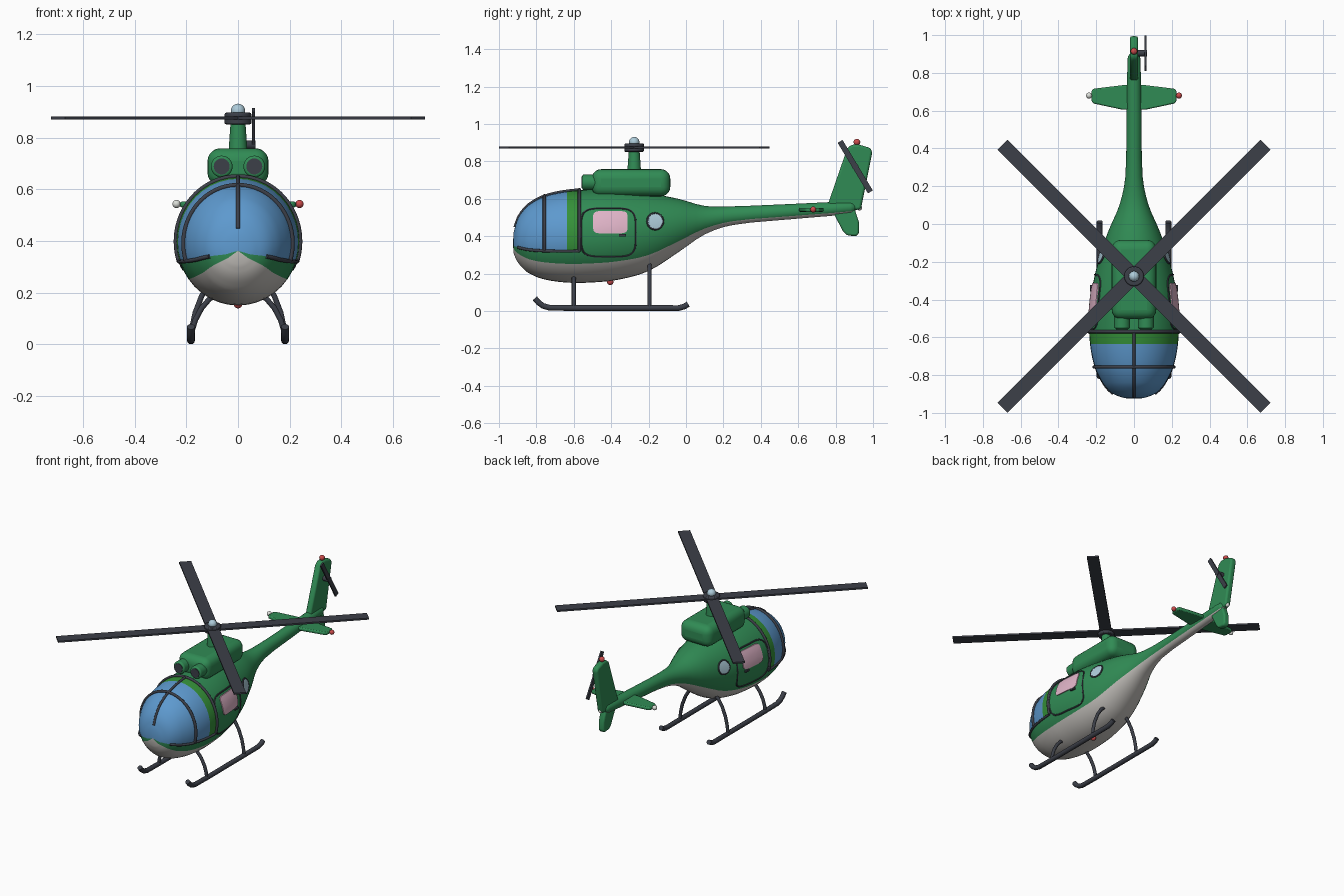
import bpy, bmesh, math
from mathutils import Vector, Matrix

if "Cube" in bpy.data.objects:
    bpy.data.objects.remove(bpy.data.objects["Cube"])

def mat(name, r, g, b):
    m = bpy.data.materials.new(name)
    m.diffuse_color = (r, g, b, 1)
    m.use_nodes = True
    m.node_tree.nodes["Principled BSDF"].inputs["Base Color"].default_value = m.diffuse_color
    return m

GREEN = mat("body_green", .03, .26, .09)
GREY = mat("belly_grey", .55, .53, .50)
BLUE = mat("windscreen_blue", .11, .32, .62)
STRIP = mat("bright_green", .035, .28, .04)
DARK = mat("charcoal", .045, .05, .065)
PINK = mat("door_glass_pink", .75, .46, .58)
PALE = mat("pale_blue", .42, .60, .70)
RED = mat("light_red", .60, .07, .07)
WHITE = mat("light_white", .72, .74, .70)

def finish(name, bm, *mats):
    bmesh.ops.recalc_face_normals(bm, faces=bm.faces[:])
    me = bpy.data.meshes.new(name)
    bm.to_mesh(me)
    bm.free()
    for m in mats:
        me.materials.append(m)
    ob = bpy.data.objects.new(name, me)
    bpy.context.collection.objects.link(ob)
    return ob

def bevel(ob, width, segments=3):
    b = ob.modifiers.new("bevel", 'BEVEL')
    b.width, b.segments, b.limit_method, b.angle_limit = width, segments, 'ANGLE', .6

def ball(name, loc, r, m):
    bm = bmesh.new()
    bmesh.ops.create_uvsphere(bm, u_segments=16, v_segments=10, radius=r)
    bmesh.ops.translate(bm, verts=bm.verts[:], vec=loc)
    return finish(name, bm, m)

def cyl(name, a, b, r1, r2, m, n=24):
    a, b = Vector(a), Vector(b)
    bm = bmesh.new()
    rot = (b - a).to_track_quat('Z', 'Y').to_matrix().to_4x4()
    bmesh.ops.create_cone(bm, cap_ends=True, segments=n, radius1=r1, radius2=r2,
                          depth=(b - a).length, matrix=Matrix.Translation((a + b) / 2) @ rot)
    return finish(name, bm, m)

def box(name, size, matrix, m):
    bm = bmesh.new()
    bmesh.ops.create_cube(bm, size=1, matrix=matrix @ Matrix.Diagonal((*size, 1)))
    return finish(name, bm, m)

def prism(name, pts, vec, m):
    bm = bmesh.new()
    f = bm.faces.new([bm.verts.new(Vector(p) - Vector(vec) / 2) for p in pts])
    ext = bmesh.ops.extrude_face_region(bm, geom=[f])
    bmesh.ops.translate(bm, vec=vec, verts=[v for v in ext["geom"] if isinstance(v, bmesh.types.BMVert)])
    return finish(name, bm, m)

def tube(name, pts, r, m, closed=False, res=3):
    cu = bpy.data.curves.new(name, 'CURVE')
    cu.dimensions, cu.bevel_depth, cu.bevel_resolution, cu.use_fill_caps = '3D', r, res, True
    s = cu.splines.new('POLY')
    s.points.add(len(pts) - 1)
    for p, q in zip(s.points, pts):
        p.co = (*q, 1)
    s.use_cyclic_u = closed
    cu.materials.append(m)
    ob = bpy.data.objects.new(name, cu)
    bpy.context.collection.objects.link(ob)
    bpy.ops.object.select_all(action='DESELECT')
    ob.select_set(True)
    bpy.context.view_layer.objects.active = ob
    bpy.ops.object.convert(target='MESH')

# fuselage sections: y, half width, top z, bottom z
SEC = [(-.922, .05, .42, .31), (-.905, .1, .48, .27), (-.88, .135, .525, .237), (-.84, .167, .568, .202),
       (-.76, .207, .612, .17), (-.635, .233, .64, .152), (-.5, .237, .649, .153), (-.36, .225, .648, .168),
       (-.2, .19, .63, .214), (-.04, .137, .6, .315), (.1, .077, .562, .41), (.25, .046, .56, .46),
       (.55, .04, .572, .49), (.88, .033, .585, .52), (.905, .02, .573, .535)]

def section(y):
    i = next((k for k in range(len(SEC) - 2) if y <= SEC[k + 1][0]), len(SEC) - 2)
    a, b = SEC[i], SEC[i + 1]
    p, n = SEC[max(i - 1, 0)], SEC[min(i + 2, len(SEC) - 1)]
    h = b[0] - a[0]
    t = (y - a[0]) / h
    out = []
    for k in (1, 2, 3):
        ma, mb = (b[k] - p[k]) / (b[0] - p[0]) * h, (n[k] - a[k]) / (n[0] - a[0]) * h
        out.append((2*t**3 - 3*t*t + 1) * a[k] + (t**3 - 2*t*t + t) * ma
                   + (3*t*t - 2*t**3) * b[k] + (t**3 - t*t) * mb)
    w, top, bot = out
    return w, (top + bot) / 2, (top - bot) / 2

def hull(y, deg, off=0.0):
    w, c, h = section(y)
    a = math.radians(deg)
    return Vector(((w + off) * math.cos(a), y, c + (h + off) * math.sin(a)))

def side(y, z, s, off):
    w, c, h = section(y)
    return Vector((s * (w * math.sqrt(max(0, 1 - ((z - c) / h) ** 2)) + off), y, z))

# fuselage with tail boom, coloured by angle and station
N = 40
ys = {-.57}
for a, b in zip(SEC, SEC[1:]):
    ys |= {a[0], a[0] + (b[0] - a[0]) / 3, a[0] + (b[0] - a[0]) * 2 / 3}
ys = sorted(ys | {SEC[-1][0]})
bm = bmesh.new()
rings = [[bm.verts.new(hull(y, 360 * i / N)) for i in range(N)] for y in ys]
nose, tail = bm.verts.new((0, -.925, .362)), bm.verts.new((0, .912, .554))

def paint(f, i, y):
    elev = math.degrees(math.asin(math.sin(math.radians((i + .5) * 360 / N))))
    f.material_index = 1 if elev < -36 else 0 if elev < -18 or y > -.57 else 2 if y < -.635 else 3

for i in range(N):
    j = (i + 1) % N
    paint(bm.faces.new((nose, rings[0][i], rings[0][j])), i, -.92)
    paint(bm.faces.new((tail, rings[-1][i], rings[-1][j])), i, .9)
    for k in range(len(ys) - 1):
        f = bm.faces.new((rings[k][i], rings[k][j], rings[k + 1][j], rings[k + 1][i]))
        paint(f, i, (ys[k] + ys[k + 1]) / 2)
finish("fuselage", bm, GREEN, GREY, BLUE, STRIP)

# windscreen frame
for y in (-.57, -.757):
    tube("windscreen_hoop", [hull(y, d, .003) for d in range(-18, 199, 6)], .009, DARK)
line = [-.915 + .345 * i / 20 for i in range(21)]
tube("windscreen_centre_bar", [hull(y, 90, .002) for y in line], .008, DARK)
for d in (-18, 198):
    tube("windscreen_sill", [hull(y, d, .003) for y in line[1:]], .008, DARK)

# doors, door windows and portholes
def oval(y0, y1, z0, z1, n, count=40):
    pts = []
    for i in range(count):
        t = 2 * math.pi * i / count
        c, s = math.cos(t), math.sin(t)
        pts.append(((y0 + y1) / 2 + (y1 - y0) / 2 * math.copysign(abs(c) ** (2 / n), c),
                    (z0 + z1) / 2 + (z1 - z0) / 2 * math.copysign(abs(s) ** (2 / n), s)))
    return pts

def plate(name, outline, s, off, m):
    cy, cz = (sum(p[k] for p in outline) / len(outline) for k in (0, 1))
    bm = bmesh.new()
    rs = [[bm.verts.new(side(cy + (y - cy) * q, cz + (z - cz) * q, s, o)) for y, z in outline]
          for q, o in ((1, -.002), (1, off), (.75, off), (.5, off), (.25, off))]
    for a, b in zip(rs, rs[1:]):
        for i in range(len(a)):
            j = (i + 1) % len(a)
            bm.faces.new((a[i], a[j], b[j], b[i]))
    bm.faces.new(rs[-1])
    finish(name, bm, m)

for s in (1, -1):
    tube("door_seam", [side(y, z, s, 0) for y, z in oval(-.562, -.268, .29, .55, 4.5)], .005, DARK, True, 1)
    plate("door_window", oval(-.497, -.312, .415, .535, 6), s, .005, PINK)
    hole = oval(-.207, -.123, .437, .523, 2, 24)
    plate("porthole", hole, s, .006, PALE)
    tube("porthole_rim", [side(y, z, s, .002) for y, z in hole], .006, DARK, True, 1)
    box("door_handle", (.014, .036, .012), Matrix.Translation(side(-.34, .405, s, .004)), DARK)

# engine cowl with twin intakes
bevel(box("engine_cowl", (.236, .42, .145), Matrix.Translation((0, -.294, .686)), GREEN), .05, 5)
for x in (-.063, .063):
    bevel(cyl("intake", (x, -.555, .688), (x, -.45, .688), .042, .042, GREEN), .01)
    cyl("intake_mouth", (x, -.559, .688), (x, -.54, .688), .031, .031, DARK)

# main rotor
RY = -.277
cyl("rotor_mast", (0, RY, .74), (0, RY, .87), .037, .028, GREEN)
bevel(cyl("rotor_hub", (0, RY, .851), (0, RY, .896), .052, .052, DARK), .006, 2)
ball("rotor_cap", (0, RY, .903), .028, PALE)
for k in range(4):
    m = Matrix.Translation((0, RY, .875)) @ Matrix.Rotation(math.radians(45 + 90 * k), 4, 'Z')
    box("rotor_blade", (.954, .076, .011), m @ Matrix.Translation((.507, 0, 0)), DARK)

# tail fins, tailplane and tail rotor
up = [(.755, .56), (.862, .87), (.885, .89), (.925, .89), (.985, .872), (.996, .85), (.935, .545), (.85, .53)]
low = [(.78, .54), (.84, .425), (.86, .405), (.91, .4), (.925, .415), (.925, .475), (.9, .55)]
for name, pts in (("upper_fin", up), ("lower_fin", low)):
    bevel(prism(name, [(0, y, z) for y, z in pts], (.042, 0, 0), GREEN), .012)
half = [(0, .735), (.06, .735), (.215, .716), (.225, .705), (.225, .65), (.215, .638), (.06, .605), (0, .605)]
for s in (1, -1):
    bevel(prism("tailplane", [(s * x, y, .541) for x, y in half], (0, 0, .022), GREEN), .007, 2)
cyl("tail_rotor_hub", (.01, .905, .772), (.068, .905, .772), .017, .017, DARK, 16)
m = Matrix.Translation((.06, .905, .772)) @ Matrix.Rotation(math.atan2(-.1375, .0825), 4, 'X')
box("tail_rotor_blade", (.01, .315, .03), m, DARK)

# navigation lights
ball("starboard_light", (.238, .68, .543), .016, RED)
ball("port_light", (-.238, .68, .543), .016, WHITE)
ball("fin_beacon", (0, .914, .903), .018, RED)
ball("belly_beacon", (0, -.405, .156), .017, RED)
ball("tail_light", (0, .928, .552), .014, WHITE)

# landing skids and cross struts
for s in (1, -1):
    x = s * .182
    tube("skid", [(x, y, z) for y, z in ((-.808, .068), (-.79, .047), (-.765, .028), (-.73, .018), (-.6, .016),
                                         (-.04, .016), (-.01, .024), (.012, .037))], .016, DARK)
    for y, top in ((-.6, .19), (-.195, .255)):
        leg = [(.182, 0), (.178, .2), (.165, .45), (.14, .72), (.11, .92), (.07, 1.05)]
        tube("skid_strut", [(s * lx, y, .016 + (top - .016) * t) for lx, t in leg], .011, DARK)

# smooth shading that keeps hard edges
bpy.ops.object.select_all(action='DESELECT')
for ob in bpy.context.scene.objects:
    if ob.type == 'MESH':
        ob.select_set(True)
        bpy.context.view_layer.objects.active = ob
bpy.ops.object.shade_smooth_by_angle(angle=math.radians(40))
